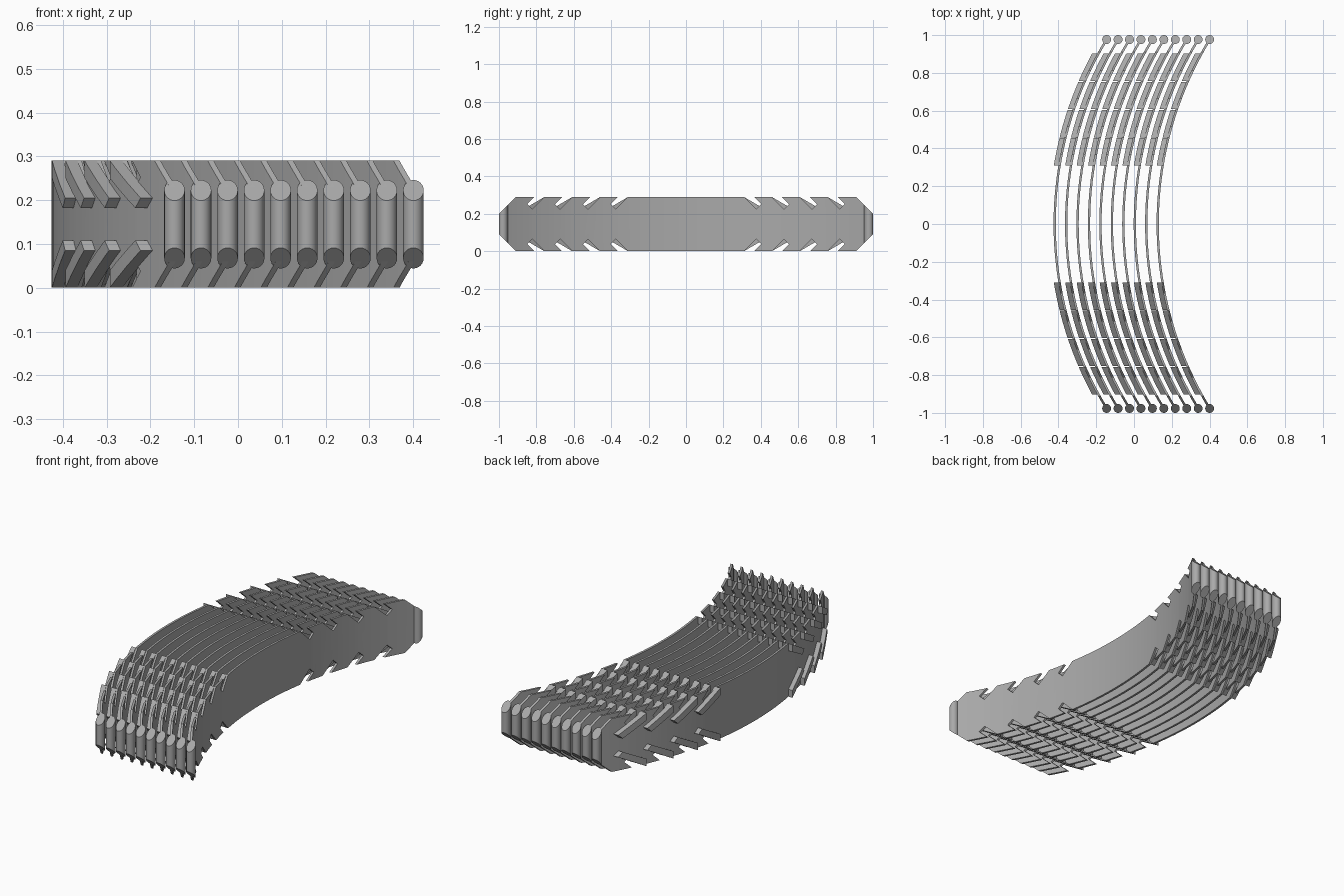
import bpy, bmesh, math
from mathutils import Vector

if bpy.data.objects.get("Cube"):
    bpy.data.objects.remove(bpy.data.objects["Cube"])

HEIGHT, COUNT, PITCH = 0.29, 10, 0.0606
RADIUS, MID_X = 1.871, -0.42          # plate bend and its outermost point
ROD_Y, ROD_R = 0.9765, 0.0235
SLOTS = [0.31 + 0.149 * i for i in range(4)]

grey = bpy.data.materials.new("plain grey")
grey.use_nodes = True
grey.diffuse_color = (0.4, 0.4, 0.4, 1)
grey.node_tree.nodes["Principled BSDF"].inputs["Base Color"].default_value = (0.4, 0.4, 0.4, 1)


def make(name, bm):
    bmesh.ops.recalc_face_normals(bm, faces=bm.faces)
    mesh = bpy.data.meshes.new(name)
    bm.to_mesh(mesh)
    bm.free()
    mesh.materials.append(grey)
    obj = bpy.data.objects.new(name, mesh)
    bpy.context.collection.objects.link(obj)
    return obj


def prism(bm, points, direction):
    face = bm.faces.new([bm.verts.new(p) for p in points])
    result = bmesh.ops.extrude_face_region(bm, geom=[face], use_keep_orig=True)
    verts = [g for g in result["geom"] if isinstance(g, bmesh.types.BMVert)]
    bmesh.ops.translate(bm, verts=verts, vec=Vector(direction))


def curved_sheet(name, inner, outer):
    """Upright bent sheet between two offsets from the middle curve."""
    def arc(offset):
        r = RADIUS + offset
        angles = [math.radians(-35 + 70 * i / 40) for i in range(41)]
        return [(MID_X + RADIUS - r * math.cos(a), r * math.sin(a), -0.1) for a in angles]
    bm = bmesh.new()
    prism(bm, arc(inner) + arc(outer)[::-1], (0, 0, 0.5))
    return make(name, bm)


def side_shape(name, outlines):
    """Side outlines (y, z) extruded across x."""
    bm = bmesh.new()
    for outline in outlines:
        prism(bm, [(-0.7, y, z) for y, z in outline], (0.9, 0, 0))
    return make(name, bm)


def finish(obj, angle=30):
    bpy.ops.object.select_all(action="DESELECT")
    obj.select_set(True)
    bpy.context.view_layer.objects.active = obj
    for mod in list(obj.modifiers):
        bpy.ops.object.modifier_apply(modifier=mod.name)
    bpy.ops.object.shade_smooth_by_angle(angle=math.radians(angle))


def repeat(obj):
    arr = obj.modifiers.new("row", "ARRAY")
    arr.count = COUNT
    arr.use_relative_offset = False
    arr.use_constant_offset = True
    arr.constant_offset_displace = (PITCH, 0, 0)


def trim_and_repeat(obj, shape):
    cut = obj.modifiers.new("trim", "BOOLEAN")
    cut.operation, cut.solver, cut.object = "INTERSECT", "EXACT", shape
    repeat(obj)
    finish(obj, 20)
    bpy.data.objects.remove(shape)


# Plates: one quarter outline with slanted slots, mirrored to all four corners
quarter = []
for y in SLOTS:
    quarter += [(y, HEIGHT), (y + 0.065, 0.225), (y + 0.092, 0.252), (y + 0.054, HEIGHT)]
quarter += [(0.91, HEIGHT), (0.955, 0.245), (ROD_Y, 0.222)]
top = [(-y, z) for y, z in reversed(quarter)] + quarter
outline = top + [(y, HEIGHT - z) for y, z in reversed(top)]
plates = curved_sheet("bent_plates", -0.006, 0.006)
trim_and_repeat(plates, side_shape("plate_outline", [outline]))

# Slanted ribs beside each slot on the outer side of the bend
rib = [(0, HEIGHT), (0.145, 0.205), (0.122, 0.182), (0, 0.25)]
ribs = []
for start in SLOTS:
    for side in (1, -1):
        upper = [(side * (start + y), z) for y, z in rib]
        ribs += [upper, [(y, HEIGHT - z) for y, z in upper]]
slanted_ribs = curved_sheet("slanted_ribs", 0.004, 0.03)
trim_and_repeat(slanted_ribs, side_shape("rib_outlines", ribs))

# End rods with bevel-cut tops and bottoms
for name, side in (("front_rods", -1), ("back_rods", 1)):
    bm = bmesh.new()
    bmesh.ops.create_cone(bm, cap_ends=True, segments=24, radius1=ROD_R,
                          radius2=ROD_R, depth=HEIGHT)
    for v in bm.verts:
        half = 0.0775 - side * v.co.y
        v.co.z = HEIGHT / 2 + math.copysign(half, v.co.z)
    bmesh.ops.translate(bm, verts=bm.verts, vec=(-0.145, side * ROD_Y, 0))
    rods = make(name, bm)
    repeat(rods)
    finish(rods)
